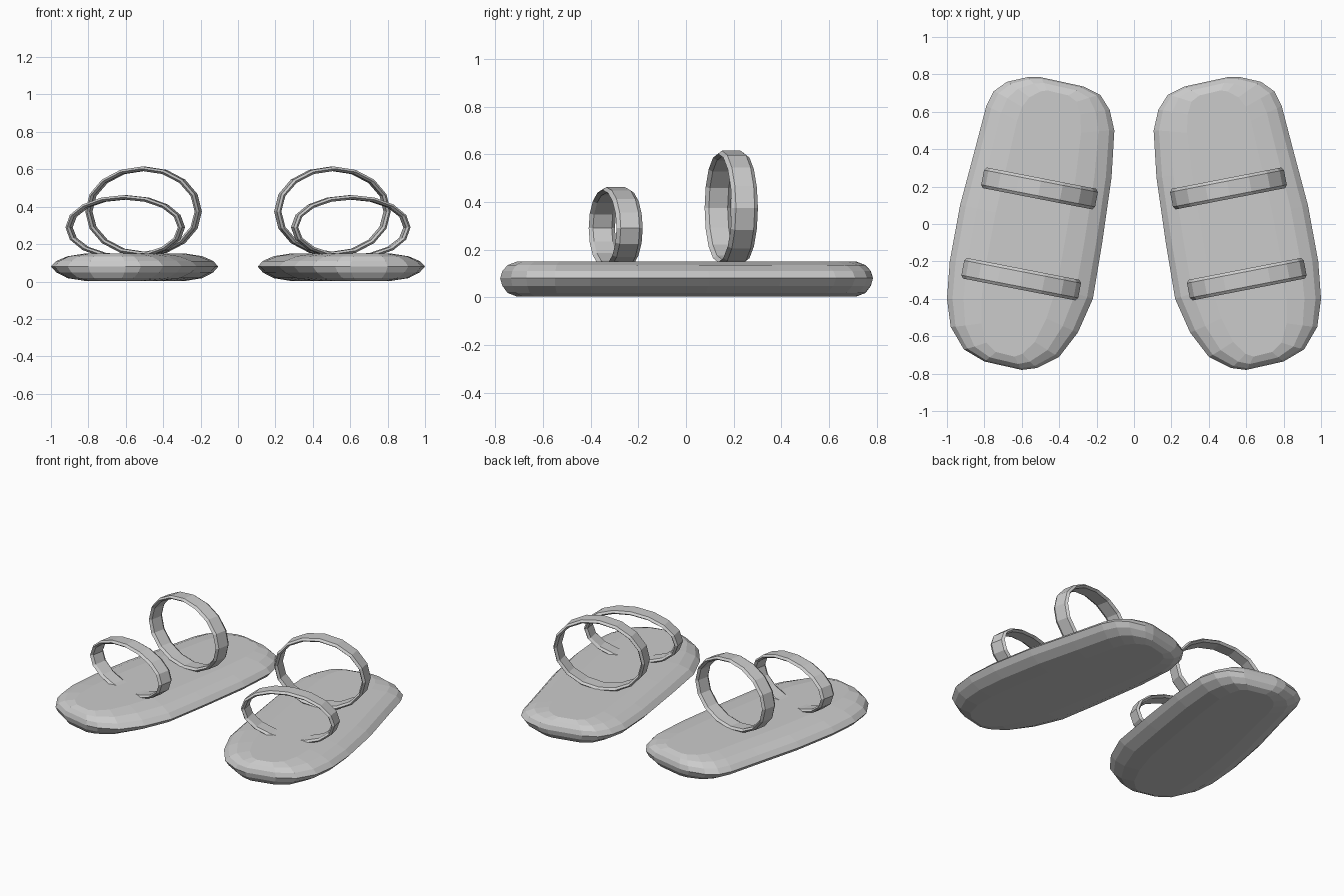
import bpy, bmesh
from math import sin, cos, pi, radians
from mathutils import Matrix, Vector

if "Cube" in bpy.data.objects:
    bpy.data.objects.remove(bpy.data.objects["Cube"])

grey = bpy.data.materials.new("light grey")
grey.use_nodes = True
COLOUR = (0.6, 0.6, 0.6, 1)
grey.diffuse_color = COLOUR
grey.node_tree.nodes["Principled BSDF"].inputs["Base Color"].default_value = COLOUR

# Left sole outline, seen from above
OUTLINE = [(0.57, 0.785), (0.68, 0.76), (0.75, 0.71), (0.79, 0.63), (0.85, 0.4),
           (0.93, 0.1), (0.985, -0.2), (1.0, -0.4), (0.98, -0.55), (0.91, -0.67),
           (0.8, -0.735), (0.6, -0.78), (0.52, -0.77), (0.4, -0.71), (0.3, -0.58),
           (0.22, -0.4), (0.17, -0.1), (0.12, 0.25), (0.105, 0.5), (0.13, 0.61),
           (0.18, 0.69), (0.27, 0.735), (0.5, 0.785)]
# Lens-shaped section: width scale, length scale, height
LAYERS = [(0.5, 0.92, 0.003), (0.76, 0.965, 0.018), (0.92, 0.99, 0.048), (1, 1, 0.08),
          (0.92, 0.99, 0.11), (0.76, 0.965, 0.135), (0.5, 0.92, 0.15)]
# Chamfered strap section: radial offset, sideways offset
STRAP = [(0, -0.04), (0, 0.04), (-0.012, 0.056), (-0.024, 0.04),
         (-0.024, -0.04), (-0.012, -0.056)]
TURN = Matrix.Rotation(radians(11), 3, "Z")
CENTRE = Vector((0.553, 0, 0))


def loft(name, rings, closed, side):
    """Skin a list of point rings, mirrored to the given side."""
    bm = bmesh.new()
    loops = [[bm.verts.new((p[0] * side, p[1], p[2])) for p in ring] for ring in rings]
    pairs = list(zip(loops, loops[1:]))
    if closed:
        pairs.append((loops[-1], loops[0]))
    else:
        bm.faces.new(loops[0])
        bm.faces.new(loops[-1])
    for a, b in pairs:
        for i in range(len(a)):
            j = (i + 1) % len(a)
            bm.faces.new((a[i], a[j], b[j], b[i]))
    bmesh.ops.recalc_face_normals(bm, faces=bm.faces)
    mesh = bpy.data.meshes.new(name)
    bm.to_mesh(mesh)
    bm.free()
    mesh.materials.append(grey)
    bpy.context.collection.objects.link(bpy.data.objects.new(name, mesh))


def sole_rings():
    local = [TURN.inverted() @ (Vector((x, y, 0)) - CENTRE) for x, y in OUTLINE]
    return [[CENTRE + TURN @ Vector((p.x * sx, p.y * sy, z)) for p in local]
            for sx, sy, z in LAYERS]


def strap_rings(centre, half_width, half_height, segments=16):
    rings = []
    for k in range(segments):
        a = 2 * pi * k / segments
        rings.append([Vector(centre) + TURN @ Vector(((half_width + r) * cos(a), w,
                                                      (half_height + r) * sin(a)))
                      for r, w in STRAP])
    return rings


# Both sandals: sole plus two hoop straps
for side, label in ((1, "left"), (-1, "right")):
    loft(label + "_sole", sole_rings(), False, side)
    loft(label + "_front_strap", strap_rings((0.603, -0.295, 0.29), 0.318, 0.172), True, side)
    loft(label + "_rear_strap", strap_rings((0.505, 0.19, 0.375), 0.31, 0.24), True, side)
